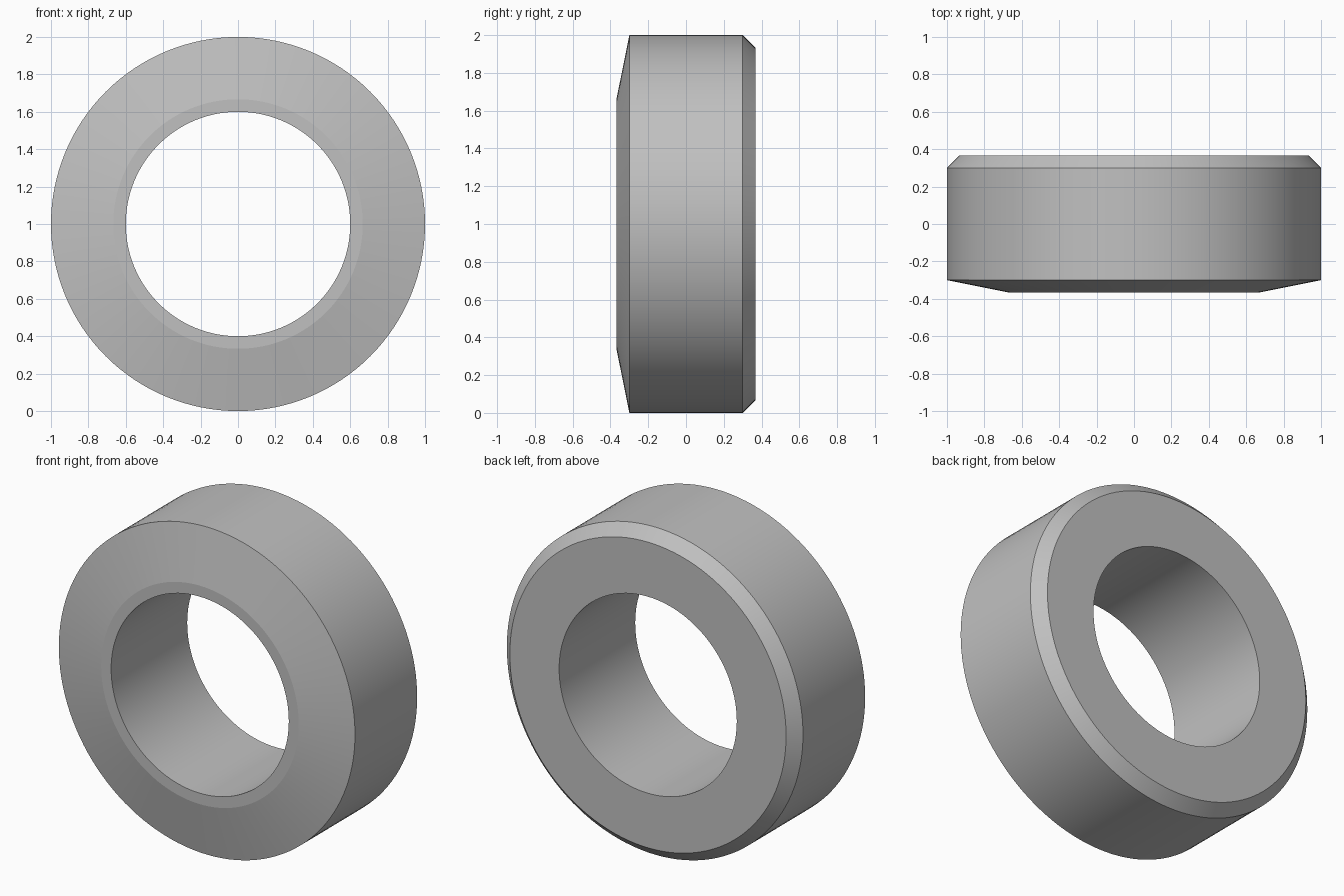
import bpy
import bmesh
from math import pi, radians
from mathutils import Vector

cube = bpy.data.objects.get("Cube")
if cube:
    bpy.data.objects.remove(cube, do_unlink=True)

SEGMENTS = 128

# One plain grey finish
grey = bpy.data.materials.new("plain_grey")
grey.use_nodes = True
colour = (0.53, 0.53, 0.53, 1)
grey.diffuse_color = colour
grey.node_tree.nodes["Principled BSDF"].inputs["Base Color"].default_value = colour

# Closed cross-section as (radius, y): bore, front land, shallow cone, rim, back chamfer
section = [(0.6, -0.367), (0.667, -0.367), (1, -0.3),
           (1, 0.3), (0.933, 0.367), (0.6, 0.367)]

# Revolve the section around the front-to-back axis
bm = bmesh.new()
verts = [bm.verts.new((r, y, 0)) for r, y in section]
edges = [bm.edges.new((a, b)) for a, b in zip(verts, verts[1:] + verts[:1])]
bmesh.ops.spin(bm, geom=verts + edges, cent=Vector(), axis=(0, 1, 0),
               angle=2 * pi, steps=SEGMENTS)
bmesh.ops.remove_doubles(bm, verts=bm.verts[:], dist=0.0001)
bmesh.ops.recalc_face_normals(bm, faces=bm.faces[:])

mesh = bpy.data.meshes.new("ring_body")
bm.to_mesh(mesh)
bm.free()
mesh.materials.append(grey)
ring = bpy.data.objects.new("ring_body", mesh)
ring.location.z = 1
bpy.context.collection.objects.link(ring)

# Smooth round surfaces, crisp edges between them
bpy.ops.object.select_all(action="DESELECT")
ring.select_set(True)
bpy.context.view_layer.objects.active = ring
bpy.ops.object.shade_smooth_by_angle(angle=radians(8))
